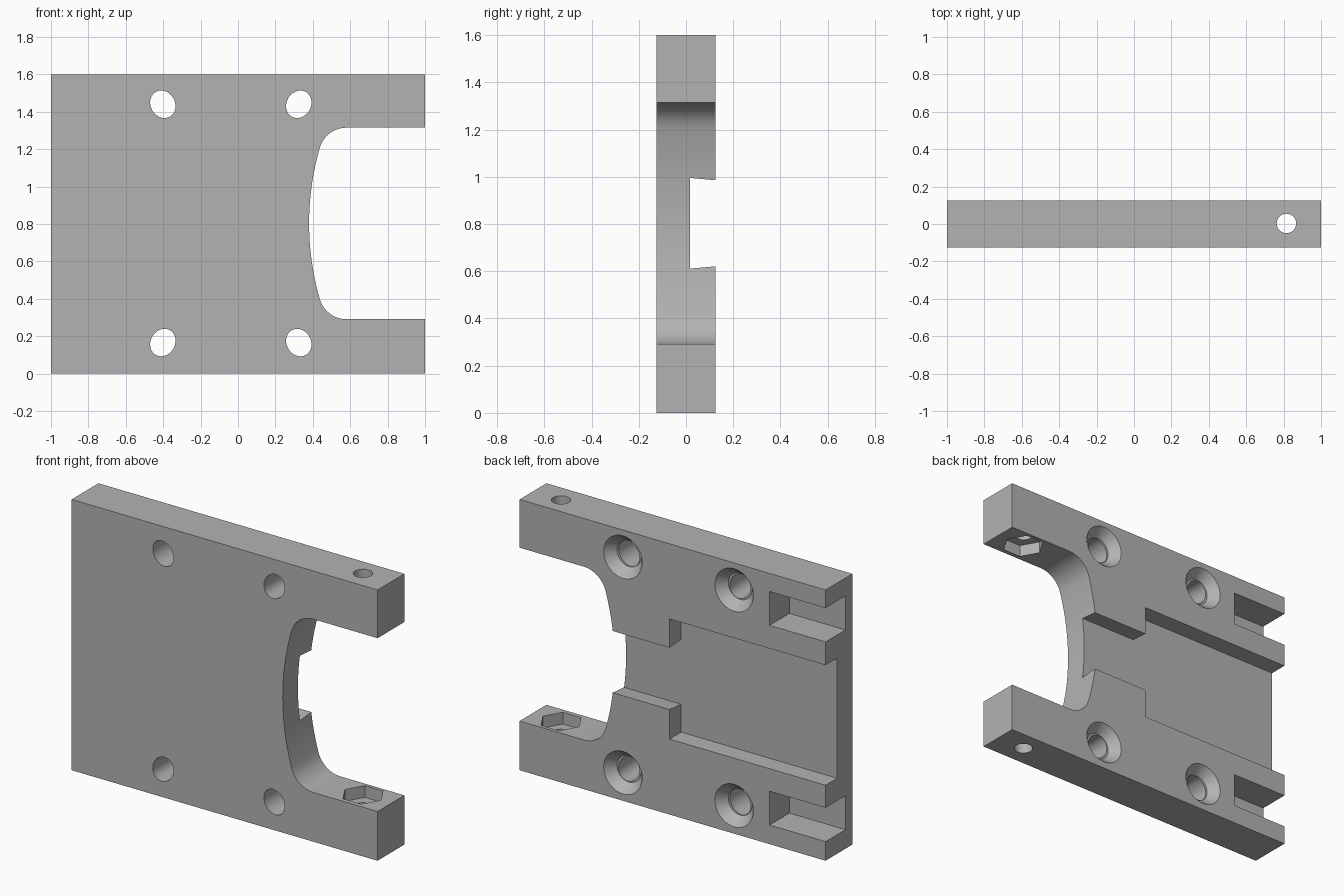
import bpy
import bmesh
from math import sin, cos, pi, atan2, radians
from mathutils import Vector

if "Cube" in bpy.data.objects:
    bpy.data.objects.remove(bpy.data.objects["Cube"], do_unlink=True)

BACK, FRONT, HEIGHT, MID = 0.125, -0.125, 1.6, 0.803

grey = bpy.data.materials.new("plain grey")
grey.use_nodes = True
grey.diffuse_color = (0.45, 0.45, 0.45, 1)
grey.node_tree.nodes["Principled BSDF"].inputs["Base Color"].default_value = (0.45, 0.45, 0.45, 1)


def loft(name, *rings):
    """Closed solid through rings of equal point count, capped at both ends."""
    bm = bmesh.new()
    loops = [[bm.verts.new(p) for p in ring] for ring in rings]
    n = len(loops[0])
    for a, b in zip(loops, loops[1:]):
        for i in range(n):
            bm.faces.new((a[i], a[(i + 1) % n], b[(i + 1) % n], b[i]))
    bm.faces.new(loops[0][::-1])
    bm.faces.new(loops[-1])
    bmesh.ops.recalc_face_normals(bm, faces=bm.faces)
    mesh = bpy.data.meshes.new(name)
    bm.to_mesh(mesh)
    bm.free()
    mesh.materials.append(grey)
    obj = bpy.data.objects.new(name, mesh)
    bpy.context.collection.objects.link(obj)
    return obj


def box(name, x0, x1, y0, y1, z0, z1):
    return loft(name, *[[(x0, y0, z), (x1, y0, z), (x1, y1, z), (x0, y1, z)] for z in (z0, z1)])


def ellipse(cx, cy, a, b, tilt=0.0, sides=40):
    pts = []
    for i in range(sides):
        t = 2 * pi * i / sides
        u, v = a * cos(t), b * sin(t)
        pts.append((cx + u * cos(tilt) - v * sin(tilt), cy + u * sin(tilt) + v * cos(tilt)))
    return pts


def at_y(pts, y):
    return [(p, y, q) for p, q in pts]


def at_z(pts, z):
    return [(p, q, z) for p, q in pts]


def cut(target, cutter):
    cutter.hide_render = True
    mod = target.modifiers.new("cut", "BOOLEAN")
    mod.operation, mod.solver, mod.object = "DIFFERENCE", "EXACT", cutter
    bpy.context.view_layer.objects.active = target
    bpy.ops.object.modifier_apply(modifier=mod.name)
    bpy.data.objects.remove(cutter, do_unlink=True)


plate = box("mounting_plate", -1, 1, FRONT, BACK, 0, HEIGHT)

# Side notch: a shallow arc blended into straight arms by fillets
big_r, half, fillet = 1.45, 0.512, 0.148
big_c, fil_c = Vector((0.38 + big_r, 0)), Vector((0.58, half - fillet))
d = fil_c - big_c
join = pi - atan2(d.y, d.x)
upper = [big_c + big_r * Vector((-cos(join * i / 12), sin(join * i / 12))) for i in range(13)]
for i in range(1, 13):
    t = pi - join - (pi / 2 - join) * i / 12
    upper.append(fil_c + fillet * Vector((cos(t), sin(t))))
upper.append(Vector((1.2, half)))
outline = [(p.x, MID + p.y) for p in upper]
outline += [(p.x, MID - p.y) for p in reversed(upper[1:])]
cut(plate, loft("notch_cutter", at_y(outline, -0.3), at_y(outline, 0.3)))

# Back channel: wide part, then a narrow part with slightly undercut walls
floor = 0.017
cut(plate, box("wide_channel_cutter", -1.2, 0.02, floor, 0.3, 0.446, 1.156))
wall = [(floor, 0.192), (0.14, 0.181)]
section = [(y, MID + h) for y, h in wall] + [(y, MID - h) for y, h in reversed(wall)]
cut(plate, loft("narrow_channel_cutter", *[[(x, y, z) for y, z in section] for x in (0.0, 0.7)]))

for side in (-1, 1):
    # End slots open to the edge
    z0, z1 = sorted((MID + side * 0.49, MID + side * 0.69))
    cut(plate, box("slot_cutter", -1.2, -0.634, -0.06, 0.3, z0, z1))

    # Slightly oval bores with countersinks on the back
    for x, lean in ((-0.402, 1), (0.325, -1)):
        z = MID + side * 0.637
        tilt = radians(30) * lean * side
        cut(plate, loft("bore_cutter", *[at_y(ellipse(x, z, 0.065, 0.076, tilt), y) for y in (-0.3, 0.3)]))
        cut(plate, loft("countersink_cutter", at_y(ellipse(x, z, 0.078, 0.078), 0.068),
                        at_y(ellipse(x, z, 0.134, 0.134), 0.135)))

    # Arm bolt hole with a hexagonal nut pocket facing the notch
    edge, outer = MID + side * half, MID + side * 1.0
    cut(plate, loft("bolt_cutter", *[at_z(ellipse(0.815, 0.003, 0.052, 0.052), z)
                                     for z in (MID + side * 0.3, outer)]))
    cut(plate, loft("nut_cutter", *[at_z(ellipse(0.815, 0.003, 0.118, 0.118, 0, 6), z)
                                    for z in (MID + side * 0.4, edge + side * 0.07)]))

# Smooth curved walls, crisp edges
bpy.ops.object.select_all(action="DESELECT")
plate.select_set(True)
bpy.context.view_layer.objects.active = plate
bpy.ops.object.shade_smooth_by_angle(angle=radians(25))
